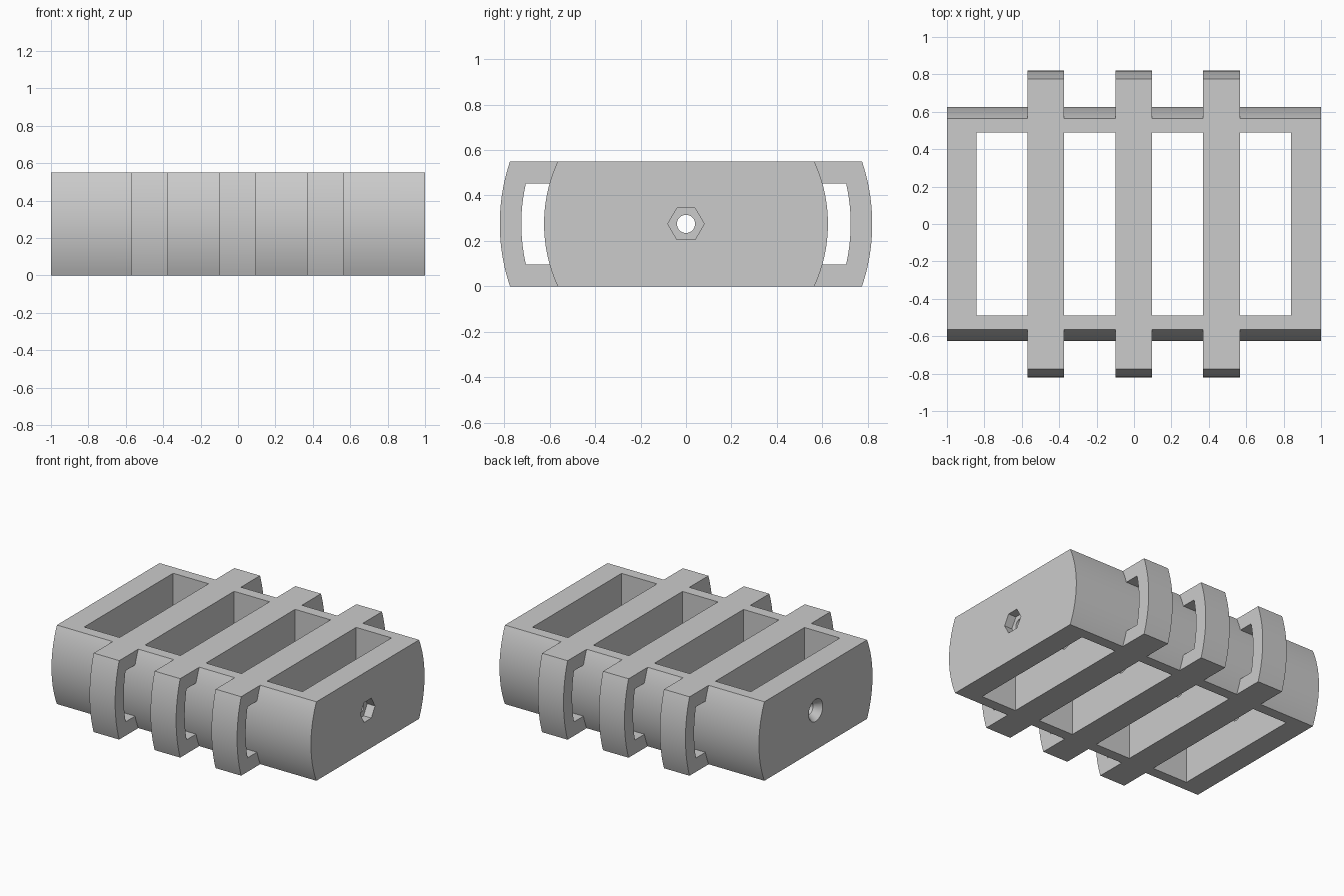
import bpy
import bmesh
import math
from mathutils import Matrix

cube = bpy.data.objects.get("Cube")
if cube:
    bpy.data.objects.remove(cube, do_unlink=True)

HEIGHT = 0.55
MID = HEIGHT / 2

grey = bpy.data.materials.new("plain_grey")
grey.use_nodes = True
colour = (0.6, 0.6, 0.6, 1)
grey.diffuse_color = colour
grey.node_tree.nodes["Principled BSDF"].inputs["Base Color"].default_value = colour


def make_object(name, bm):
    bmesh.ops.recalc_face_normals(bm, faces=bm.faces)
    mesh = bpy.data.meshes.new(name)
    bm.to_mesh(mesh)
    bm.free()
    mesh.materials.append(grey)
    obj = bpy.data.objects.new(name, mesh)
    bpy.context.collection.objects.link(obj)
    return obj


def barrel(name, x0, x1, edge, middle, z0, z1, steps=24):
    """Prism along x with bowed front and back sides."""
    half, sag = (z1 - z0) / 2, middle - edge
    radius = (half ** 2 + sag ** 2) / (2 * sag)
    sweep = math.asin(half / radius)
    side = []
    for i in range(steps + 1):
        a = sweep * (2 * i / steps - 1)
        side.append((middle - radius + radius * math.cos(a),
                     (z0 + z1) / 2 + radius * math.sin(a)))
    outline = side + [(-y, z) for y, z in reversed(side)]
    bm = bmesh.new()
    face = bm.faces.new([bm.verts.new((x0, y, z)) for y, z in outline])
    grown = bmesh.ops.extrude_face_region(bm, geom=[face])["geom"]
    verts = [v for v in grown if isinstance(v, bmesh.types.BMVert)]
    bmesh.ops.translate(bm, verts=verts, vec=(x1 - x0, 0, 0))
    return make_object(name, bm)


def box(name, x0, x1, depth, z0, z1):
    bm = bmesh.new()
    place = (Matrix.Translation(((x0 + x1) / 2, 0, (z0 + z1) / 2))
             @ Matrix.Diagonal((x1 - x0, depth, z1 - z0, 1)))
    bmesh.ops.create_cube(bm, size=1, matrix=place)
    return make_object(name, bm)


def spindle(name, x0, x1, r0, r1, sides, turn=0):
    """Cone or cylinder along x, from radius r0 at x0 to r1 at x1."""
    bm = bmesh.new()
    place = (Matrix.Translation(((x0 + x1) / 2, 0, MID))
             @ Matrix.Rotation(math.pi / 2, 4, "Y")
             @ Matrix.Rotation(turn, 4, "Z"))
    bmesh.ops.create_cone(bm, cap_ends=True, segments=sides, radius1=r0,
                          radius2=r1, depth=x1 - x0, matrix=place)
    return make_object(name, bm)


def combine(target, tool, operation):
    mod = target.modifiers.new(operation.lower(), "BOOLEAN")
    mod.operation, mod.solver, mod.object = operation, "EXACT", tool
    bpy.context.view_layer.objects.active = target
    bpy.ops.object.modifier_apply(modifier=mod.name)
    bpy.data.objects.remove(tool, do_unlink=True)


# Main bowed block
body = barrel("ribbed_frame", -1, 1, 0.565, 0.625, 0, HEIGHT)

# Three ribs with a strap slot at each end
ribs = [(-0.57, -0.373), (-0.1, 0.097), (0.37, 0.567)]
for x0, x1 in ribs:
    rib = barrel("rib", x0, x1, 0.775, 0.82, 0, HEIGHT)
    slot = barrel("slot_cutter", x0 - 0.1, x1 + 0.1, 0.705, 0.725, 0.097, 0.453)
    combine(rib, slot, "DIFFERENCE")
    combine(body, rib, "UNION")

# Open bays between the end walls and the ribs
stops = [-0.843] + [x for rib in ribs for x in rib] + [0.84]
for x0, x1 in zip(stops[::2], stops[1::2]):
    combine(body, box("bay_cutter", x0, x1, 0.98, -0.1, HEIGHT + 0.1), "DIFFERENCE")

# Bolt hole along the length, nut recess on the left, countersink on the right
combine(body, spindle("bore_cutter", -1.1, 1.1, 0.04, 0.04, 32), "DIFFERENCE")
combine(body, spindle("nut_cutter", 0.94, 1.1, 0.08, 0.08, 6), "DIFFERENCE")
combine(body, spindle("countersink_cutter", -1.01, -0.95, 0.085, 0.039, 32), "DIFFERENCE")

bpy.ops.object.select_all(action="DESELECT")
body.select_set(True)
bpy.context.view_layer.objects.active = body
bpy.ops.object.shade_smooth_by_angle(angle=math.radians(25))
